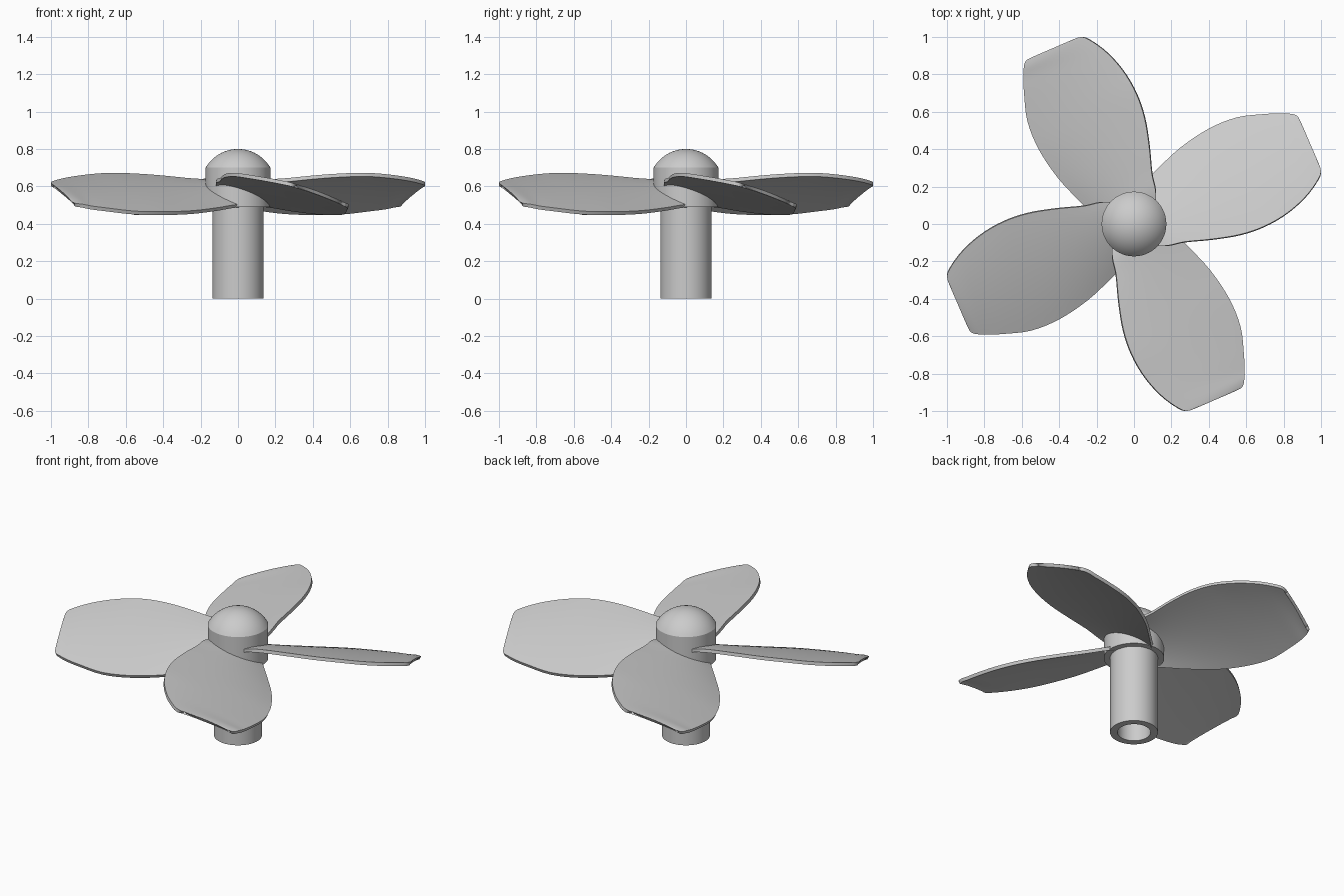
import bpy, bmesh, math
from mathutils import Vector, Matrix

cube = bpy.data.objects.get("Cube")
if cube:
    bpy.data.objects.remove(cube)

GREY = (0.6, 0.6, 0.6, 1.0)
grey = bpy.data.materials.new("plain grey")
grey.use_nodes = True
grey.diffuse_color = GREY
grey.node_tree.nodes["Principled BSDF"].inputs["Base Color"].default_value = GREY


def add_object(name, bm):
    mesh = bpy.data.meshes.new(name)
    bm.to_mesh(mesh)
    bm.free()
    mesh.materials.append(grey)
    obj = bpy.data.objects.new(name, mesh)
    bpy.context.collection.objects.link(obj)
    return obj


def smooth(obj, degrees=35):
    bpy.ops.object.select_all(action="DESELECT")
    obj.select_set(True)
    bpy.context.view_layer.objects.active = obj
    bpy.ops.object.shade_smooth_by_angle(angle=math.radians(degrees))


def lathe(name, profile, steps=64):
    """Spin a (radius, height) profile around z."""
    bm = bmesh.new()
    verts = [bm.verts.new((r, 0, z)) for r, z in profile]
    edges = [bm.edges.new(pair) for pair in zip(verts, verts[1:])]
    bmesh.ops.spin(bm, geom=verts + edges, cent=(0, 0, 0), axis=(0, 0, 1),
                   angle=math.tau, steps=steps)
    bmesh.ops.remove_doubles(bm, verts=bm.verts, dist=1e-5)
    bmesh.ops.recalc_face_normals(bm, faces=bm.faces)
    smooth(add_object(name, bm))


def spline(points, per_span=4):
    """Catmull-Rom curve through the points."""
    p = [Vector(q) for q in points]
    p = [2 * p[0] - p[1]] + p + [2 * p[-1] - p[-2]]
    out = []
    for a, b, c, d in zip(p, p[1:], p[2:], p[3:]):
        for k in range(per_span):
            t = k / per_span
            out.append(b + 0.5 * t * (c - a + t * (2 * a - 5 * b + 4 * c - d
                                                   + t * (3 * (b - c) + d - a))))
    return out + [p[-2]]


# Hollow shaft, closed off under the hub
lathe("shaft", [(0, 0.5), (0.095, 0.5), (0.095, 0), (0.137, 0), (0.137, 0.52), (0, 0.52)])

# Hub collar with a shallow domed cap
HUB, COLLAR_TOP, DOME_TOP = 0.173, 0.70, 0.80
rise = DOME_TOP - COLLAR_TOP
ball = (HUB ** 2 + rise ** 2) / (2 * rise)
sweep = math.asin(HUB / ball)
lathe("hub_collar", [(0, 0.49), (HUB, 0.49), (HUB, COLLAR_TOP), (0, COLLAR_TOP)])
lathe("hub_dome", [(ball * math.sin(sweep * i / 12),
                    DOME_TOP - ball + ball * math.cos(sweep * i / 12))
                   for i in range(13)])

# Blade edges from root to tip: low trailing edge and high leading edge
low_edge = spline([(-0.05, 0.12, 0.51), (0.03, 0.20, 0.50), (0.12, 0.29, 0.485),
                   (0.25, 0.41, 0.47), (0.40, 0.51, 0.465), (0.55, 0.57, 0.468),
                   (0.70, 0.588, 0.485), (0.78, 0.591, 0.495), (0.83, 0.59, 0.505),
                   (0.87, 0.58, 0.51), (0.89, 0.55, 0.52)])
high_edge = spline([(0.08, -0.12, 0.61), (0.18, -0.115, 0.637), (0.27, -0.095, 0.645),
                    (0.42, -0.08, 0.66), (0.57, -0.055, 0.67), (0.70, -0.01, 0.672),
                    (0.82, 0.06, 0.662), (0.92, 0.15, 0.647), (0.985, 0.24, 0.63),
                    (0.999, 0.285, 0.62), (0.985, 0.33, 0.605)])
CHORD, CAMBER, THICKNESS = 12, 0.022, 0.02


def blade(name, angle):
    bm = bmesh.new()
    rows = []
    for i, (lo, hi) in enumerate(zip(low_edge, high_edge)):
        arch = CAMBER * (1 - 0.7 * i / (len(low_edge) - 1))
        row = []
        for j in range(CHORD + 1):
            s = j / CHORD
            lift = Vector((0, 0, arch * 4 * s * (1 - s)))
            row.append(bm.verts.new(lo.lerp(hi, s) + lift))
        rows.append(row)
    for r, q in zip(rows, rows[1:]):
        for j in range(CHORD):
            bm.faces.new((r[j], r[j + 1], q[j + 1], q[j]))
    bm.normal_update()
    if sum(f.normal.z for f in bm.faces) < 0:
        bmesh.ops.reverse_faces(bm, faces=bm.faces)
    bmesh.ops.rotate(bm, verts=bm.verts, matrix=Matrix.Rotation(angle, 3, "Z"))
    obj = add_object(name, bm)
    solid = obj.modifiers.new("thickness", "SOLIDIFY")
    solid.thickness = THICKNESS
    solid.offset = -1
    bpy.context.view_layer.objects.active = obj
    bpy.ops.object.modifier_apply(modifier=solid.name)
    smooth(obj)


# Four identical blades around the hub
for i, side in enumerate(("left", "back", "right", "front")):
    blade(side + "_blade", i * math.pi / 2)
